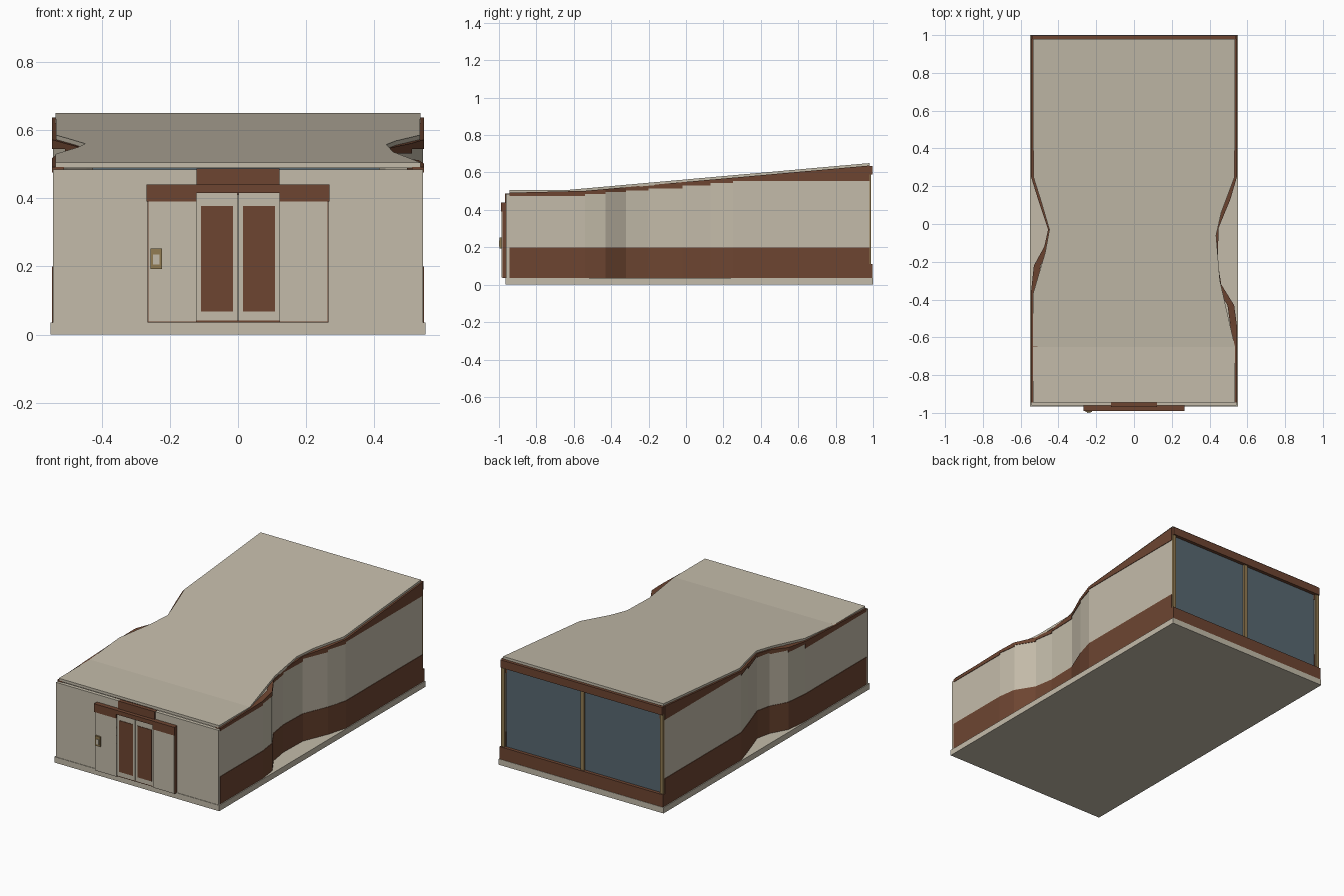
import bpy

cube = bpy.data.objects.get("Cube")
if cube:
    bpy.data.objects.remove(cube, do_unlink=True)


def material(name, rgb):
    m = bpy.data.materials.new(name)
    m.use_nodes = True
    m.diffuse_color = (*rgb, 1)
    m.node_tree.nodes["Principled BSDF"].inputs["Base Color"].default_value = (*rgb, 1)
    return m


CREAM = material("cream plaster", (0.55, 0.50, 0.40))
BROWN = material("brown cladding", (0.155, 0.06, 0.031))
GLASS = material("blue grey glass", (0.098, 0.138, 0.165))
GOLD = material("bronze trim", (0.29, 0.20, 0.085))


def mesh_object(name, verts, faces, mat):
    me = bpy.data.meshes.new(name)
    me.from_pydata(verts, [], faces)
    me.materials.append(mat)
    ob = bpy.data.objects.new(name, me)
    bpy.context.collection.objects.link(ob)
    # Consistent outward normals
    import bmesh
    bm = bmesh.new()
    bm.from_mesh(me)
    bmesh.ops.recalc_face_normals(bm, faces=bm.faces)
    bm.to_mesh(me)
    bm.free()
    return ob


def box(name, x, y, z, mat):
    return loft(name, [[(a, b, c) for a, c in
                        ((x[0], z[0]), (x[1], z[0]), (x[1], z[1]), (x[0], z[1]))]
                       for b in y], mat)


def loft(name, sections, mat):
    """Skin a row of four-cornered sections and cap both ends."""
    verts = [p for s in sections for p in s]
    n = len(sections)
    faces = [(4 * i + k, 4 * i + (k + 1) % 4, 4 * i + 4 + (k + 1) % 4, 4 * i + 4 + k)
             for i in range(n - 1) for k in range(4)]
    faces += [(0, 1, 2, 3), tuple(range(4 * n - 4, 4 * n))]
    return mesh_object(name, verts, faces, mat)


def interp(path, y):
    for (y0, x0), (y1, x1) in zip(path, path[1:]):
        if y <= y1:
            return x0 + (x1 - x0) * (y - y0) / (y1 - y0)
    return path[-1][1]


FRONT, BACK, BEND = -0.945, 0.98, -0.65


def roof_z(y):
    return 0.505 + 0.145 * max(0, y - BEND) / (BACK - BEND)


# Plan curves as (y, distance from the centre line)
right_wall = [(-0.54, 0.545), (-0.43, 0.53), (-0.32, 0.462), (-0.2, 0.443),
              (-0.02, 0.448), (0.13, 0.51), (0.25, 0.545)]
left_wall = [(-0.36, 0.545), (-0.22, 0.53), (-0.12, 0.475), (-0.03, 0.455),
             (0.13, 0.508), (0.25, 0.545)]
right_roof = [(FRONT, 0.535), (BEND, 0.535), (-0.3, 0.455), (-0.06, 0.435),
              (0.06, 0.462), (0.25, 0.533), (BACK, 0.535)]
left_roof = [(FRONT, 0.535), (-0.37, 0.535), (-0.15, 0.47), (-0.03, 0.448),
             (0.13, 0.495), (0.25, 0.533), (BACK, 0.535)]

# Base slab
box("base_slab", (-0.55, 0.55), (-0.965, 1.0), (0, 0.035), CREAM)

# Side walls: lower band, plaster field and stepped eaves fascia
for side, sign, bends in (("right_hand", 1, right_wall), ("left_hand", -1, left_wall)):
    path = [(FRONT, 0.545)] + bends + [(BACK, 0.545)]

    def ring(y, x, low, high, depth, inset=0):
        a, b = sign * (x - inset), sign * (x - depth)
        return [(a, y, low), (b, y, low), (b, y, high), (a, y, high)]

    loft(side + "_lower_band", [ring(y, x, 0.035, 0.2, 0.03) for y, x in path], BROWN)
    for i, ((y0, x0), (y1, x1)) in enumerate(zip(path, path[1:])):
        step = roof_z(y0) - 0.03
        ends = ((y0, x0), (y1, x1))
        loft(f"{side}_plaster_{i}", [ring(y, x, 0.2, step, 0.03, 0.003) for y, x in ends], CREAM)
        loft(f"{side}_fascia_{i}",
             [ring(y, x, step, roof_z(y) - 0.013, 0.035) for y, x in ends], BROWN)

# Sloping roof slab with waisted sides
ys = sorted({p[0] for p in right_roof + left_roof})
loft("roof", [[(-interp(left_roof, y), y, roof_z(y) - 0.016),
               (interp(right_roof, y), y, roof_z(y) - 0.016),
               (interp(right_roof, y), y, roof_z(y)),
               (-interp(left_roof, y), y, roof_z(y))] for y in ys], CREAM)

# Front wall and the brown panel above the entrance
box("front_wall", (-0.542, 0.542), (-0.962, -0.94), (0.035, 0.485), CREAM)
box("panel_above_entrance", (-0.122, 0.122), (-0.968, -0.944), (0.41, 0.487), BROWN)

# Entrance: surround, lintel, sliding doors
for side, s in (("left", 1), ("right", -1)):
    def span(a, b):
        return tuple(sorted((s * a, s * b)))

    box(side + "_surround", span(0.122, 0.265), (-0.982, -0.96), (0.035, 0.39), BROWN)
    box(side + "_surround_face", span(0.122, 0.263), (-0.986, -0.981), (0.038, 0.39), CREAM)
    box(side + "_lintel_end", span(0.122, 0.268), (-0.99, -0.96), (0.39, 0.44), BROWN)
    box(side + "_door", span(0.002, 0.122), (-0.978, -0.96), (0.041, 0.415), CREAM)
    box(side + "_door_panel", span(0.015, 0.109), (-0.981, -0.977), (0.068, 0.378), BROWN)
box("lintel", (-0.122, 0.122), (-0.99, -0.96), (0.415, 0.44), BROWN)
box("threshold", (-0.122, 0.122), (-0.975, -0.96), (0.035, 0.041), BROWN)

# Entry keypad
box("keypad", (-0.256, -0.223), (-0.996, -0.985), (0.193, 0.252), GOLD)
box("keypad_screen", (-0.249, -0.23), (-1.0, -0.995), (0.205, 0.235), CREAM)

# Glazed back with sill, header and posts
box("back_sill", (-0.545, 0.545), (0.97, 0.998), (0.035, 0.11), BROWN)
box("back_header", (-0.54, 0.54), (0.97, 0.998), (0.588, 0.635), BROWN)
box("back_glass", (-0.53, 0.53), (0.966, 0.978), (0.11, 0.588), GLASS)
for name, x in (("left", 0.53), ("middle", 0), ("right", -0.53)):
    box(name + "_window_post", (x - 0.011, x + 0.011), (0.97, 0.99), (0.11, 0.588), GOLD)
